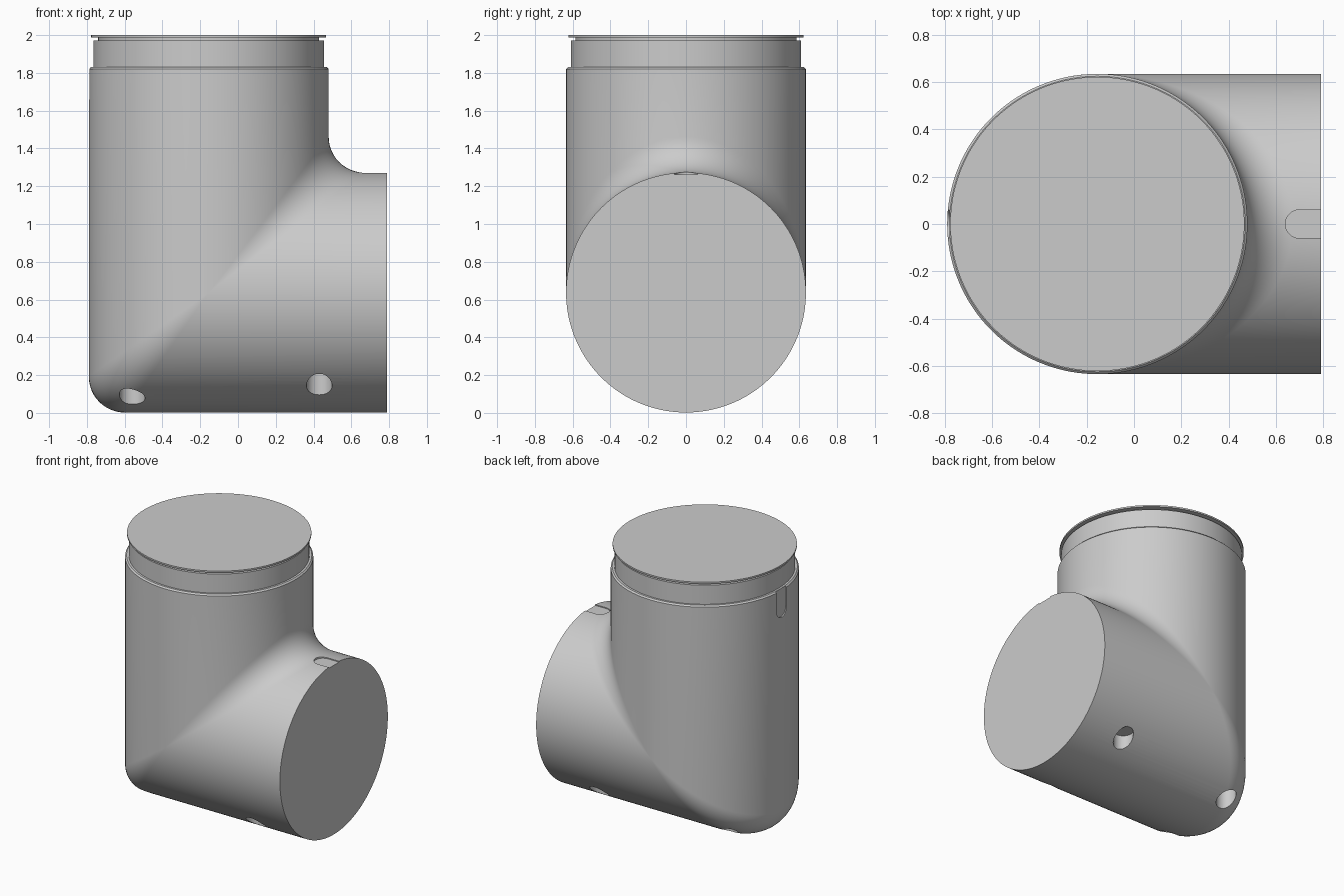
import bpy, bmesh, math
from mathutils import Vector, Matrix

cube = bpy.data.objects.get("Cube")
if cube:
    bpy.data.objects.remove(cube, do_unlink=True)

R = 0.635          # pipe radius
FILLET = 0.19      # corner blend radius
AX, AZ = -0.155, 0.637   # axes of upright and side pipe
TOP, END = 1.83, 0.79
SEG, STEPS = 144, 12

grey = bpy.data.materials.new("Plain grey")
grey.use_nodes = True
grey.diffuse_color = (0.6, 0.6, 0.6, 1)
grey.node_tree.nodes["Principled BSDF"].inputs["Base Color"].default_value = (0.6, 0.6, 0.6, 1)


def make_object(name, bm):
    bmesh.ops.remove_doubles(bm, verts=bm.verts, dist=1e-5)
    bmesh.ops.recalc_face_normals(bm, faces=bm.faces)
    mesh = bpy.data.meshes.new(name)
    bm.to_mesh(mesh)
    bm.free()
    mesh.materials.append(grey)
    obj = bpy.data.objects.new(name, mesh)
    bpy.context.collection.objects.link(obj)
    return obj


def loft(bm, rings):
    """Skin a list of closed point rings and cap both ends."""
    rows = [[bm.verts.new(p) for p in ring] for ring in rings]
    for a, b in zip(rows, rows[1:]):
        for i in range(len(a)):
            j = (i + 1) % len(a)
            bm.faces.new((a[i], a[j], b[j], b[i]))
    bm.faces.new(rows[0])
    bm.faces.new(rows[-1])


def circle(r, z):
    return [(AX + r * math.cos(2 * math.pi * i / SEG),
             r * math.sin(2 * math.pi * i / SEG), z) for i in range(SEG)]


def smooth(obj):
    bpy.ops.object.select_all(action='DESELECT')
    obj.select_set(True)
    bpy.context.view_layer.objects.active = obj
    bpy.ops.object.shade_smooth_by_angle(angle=math.radians(30))


def elbow_line(angle):
    """One lengthwise line of the elbow, rounded with a rolling-ball blend."""
    c, s = math.cos(angle), math.sin(angle)
    up, side = Vector((c, s, 0)), Vector((0, s, c))
    sign = -1 if c > 0 else 1
    centre = Vector((c, s, c)) * (R - sign * FILLET)
    base = Vector((AX, 0, AZ))
    line = [Vector((AX + (R - 0.01) * c, (R - 0.01) * s, TOP)),
            Vector((AX + R * c, R * s, TOP - 0.01))]
    for k in range(STEPS + 1):
        n = up.slerp(side, k / STEPS) if abs(c) > 1e-4 else up
        line.append(base + centre + sign * FILLET * n)
    line.append(Vector((END, R * s, AZ + R * c)))
    return line


# Elbow body
bm = bmesh.new()
lines = [elbow_line(2 * math.pi * i / SEG) for i in range(SEG)]
loft(bm, list(zip(*lines)))
body = make_object("elbow_body", bm)

# Cutters: four screw sockets drilled up from below
cutters = []
for x, y in ((0.43, 0.40), (-0.56, 0.30)):
    for side in (-1, 1):
        bm = bmesh.new()
        bmesh.ops.create_cone(bm, cap_ends=True, segments=40, radius1=0.068, radius2=0.068,
                              depth=0.4, matrix=Matrix.Translation((x, y * side, 0.005)))
        cutters.append(make_object("socket_cutter", bm))


def slot_cutter(place):
    """Round-ended slot running along local +x, its floor at local z = 0."""
    outline = [(0.06 - 0.06 * math.sin(a), 0.06 * math.cos(a))
               for a in (math.pi * i / 16 for i in range(17))]
    outline += [(0.3, -0.06), (0.3, 0.06)]
    bm = bmesh.new()
    loft(bm, [[(x, y, z) for x, y in outline] for z in (0, 0.1)])
    bm.transform(place)
    return make_object("slot_cutter", bm)


# Shallow key slots at both pipe mouths
cutters.append(slot_cutter(Matrix.Translation((0.64, 0, AZ + R - 0.01))))
cutters.append(slot_cutter(Matrix.Translation((AX - R + 0.01, 0, 1.62))
                           @ Matrix.Rotation(-math.pi / 2, 4, 'Y')))

for cutter in cutters:
    cutter.hide_render = True
    mod = body.modifiers.new("cut", 'BOOLEAN')
    mod.operation = 'DIFFERENCE'
    mod.solver = 'EXACT'
    mod.object = cutter

# Bake the cuts, then drop the cutters
bpy.context.view_layer.update()
graph = bpy.context.evaluated_depsgraph_get()
baked = bpy.data.meshes.new_from_object(body.evaluated_get(graph))
body.modifiers.clear()
body.data = baked
for cutter in cutters:
    bpy.data.objects.remove(cutter, do_unlink=True)
smooth(body)

# Neck, groove and lid on the upright pipe
bm = bmesh.new()
profile = [(0.61, 1.80), (0.61, 1.972), (0.585, 1.972), (0.585, 1.988),
           (0.622, 1.988), (0.622, 2.0)]
loft(bm, [circle(r, z) for r, z in profile])
smooth(make_object("neck_and_lid", bm))
